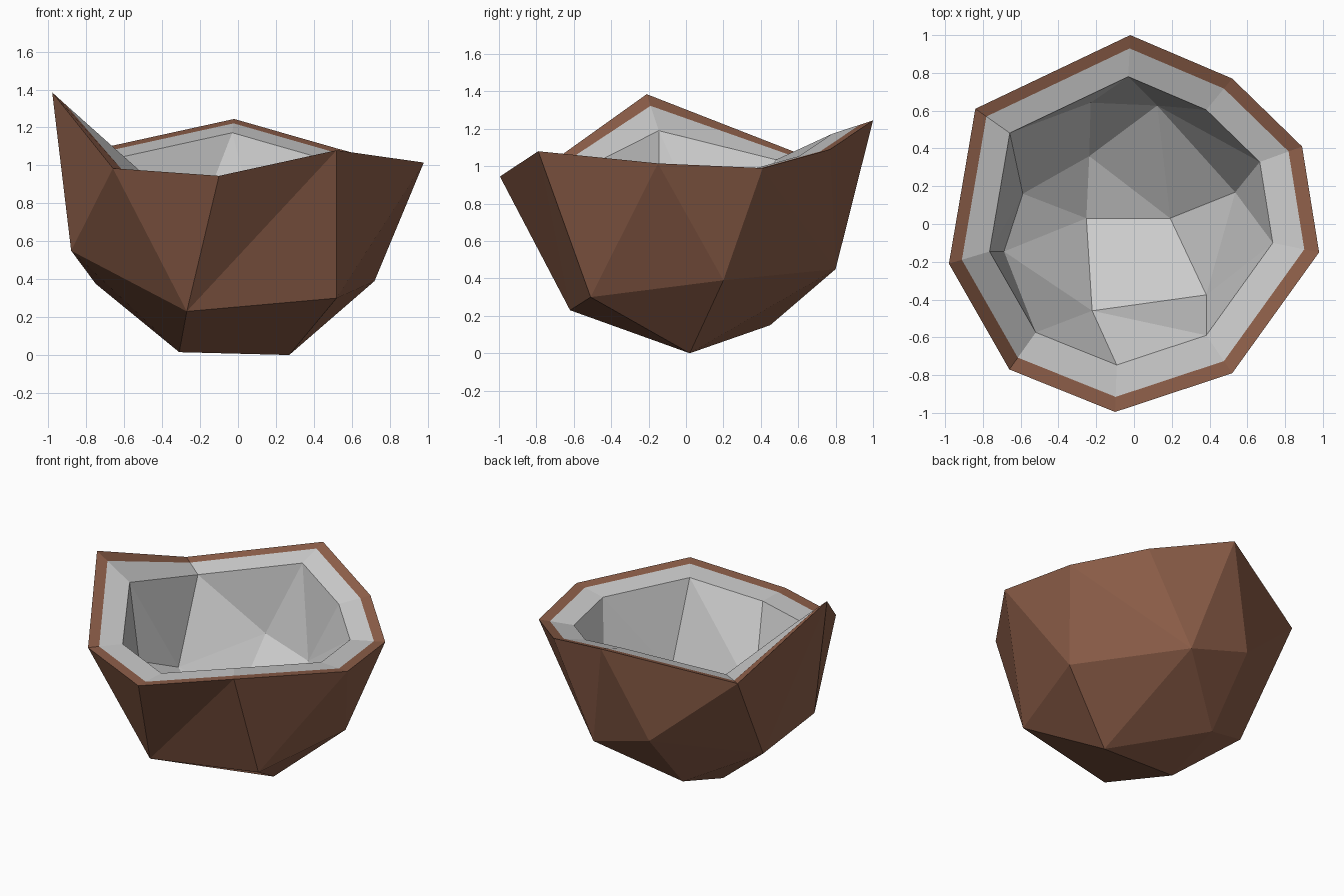
import bpy

if "Cube" in bpy.data.objects:
    bpy.data.objects.remove(bpy.data.objects["Cube"])

# Outer shell points: uneven rim, lower ring, bottom
RIM = [(-.02, 1, 1.245), (.52, .77, 1.09), (.89, .41, .99), (.98, -.15, 1.015),
       (.52, -.79, 1.08), (-.10, -.995, .945), (-.66, -.77, .985),
       (-.98, -.21, 1.385), (-.84, .61, 1.065)]
RING = [(.18, .8, .45), (.72, .2, .39), (.52, -.51, .30), (-.27, -.62, .23),
        (-.88, -.21, .55), (-.75, .19, .375), (-.28, .82, .58)]
BASE = [(-.29, .45, .15), (-.31, .02, .015), (.27, .02, 0)]
N, M = len(RIM), len(RING)


def bowl_faces():
    """Zip rim to ring with triangles, then close the bottom."""
    faces, i, j = [], 0, 0
    for step in "RRLRLRLRRLRLRLRL":   # R: advance on rim, L: advance on ring
        a, b = i % N, N + j % M
        if step == "R":
            i += 1
            faces.append((a, b, i % N))
        else:
            j += 1
            faces.append((a, b, N + j % M))
            faces[-1] = (b, N + j % M, a)
    p = N + M                         # base points: p, p+1, p+2
    r = lambda k: N + k
    faces += [(r(0), r(1), p + 2), (r(1), r(2), p + 2), (r(2), r(3), p + 1, p + 2),
              (r(3), r(4), p + 1), (r(4), r(5), p + 1), (r(5), p, p + 1),
              (r(5), r(6), p), (r(6), r(0), p), (r(0), p + 2, p), (p, p + 2, p + 1)]
    return faces


def inner(v):
    return (.765 * v[0] - .015, .765 * v[1] + .015, .765 * v[2] + .22)


def band(start):
    """Quads from the bowl rim (0..N-1) to a second loop beginning at start."""
    return [(k, (k + 1) % N, start + (k + 1) % N, start + k) for k in range(N)]


def build(name, verts, faces, flip, color=None):
    me = bpy.data.meshes.new(name)
    if flip:
        faces = [tuple(reversed(f)) for f in faces]
    me.from_pydata(verts, [], faces)
    ob = bpy.data.objects.new(name, me)
    bpy.context.collection.objects.link(ob)
    if color:
        mat = bpy.data.materials.new(name)
        mat.diffuse_color = color
        mat.use_nodes = True
        mat.node_tree.nodes["Principled BSDF"].inputs["Base Color"].default_value = mat.diffuse_color
        me.materials.append(mat)
    return ob


outer_pts = RIM + RING + BASE
inner_pts = [inner(v) for v in outer_pts]
x, y, z = inner_pts[7]
inner_pts[7] = (x, y, 1.19)           # hollow dips below the tall rim corner
mid = [tuple(a + .32 * (b - a) for a, b in zip(o, i)) for o, i in zip(RIM, inner_pts)]

# Brown husk: outside plus narrow top edge
count = len(outer_pts)
build("outer_shell", outer_pts + mid, bowl_faces() + band(count), True,
      (.27, .114, .067, 1))

# Grey lining: wide top edge plus hollow
build("inner_lining", inner_pts + mid, bowl_faces() + band(count), False)
